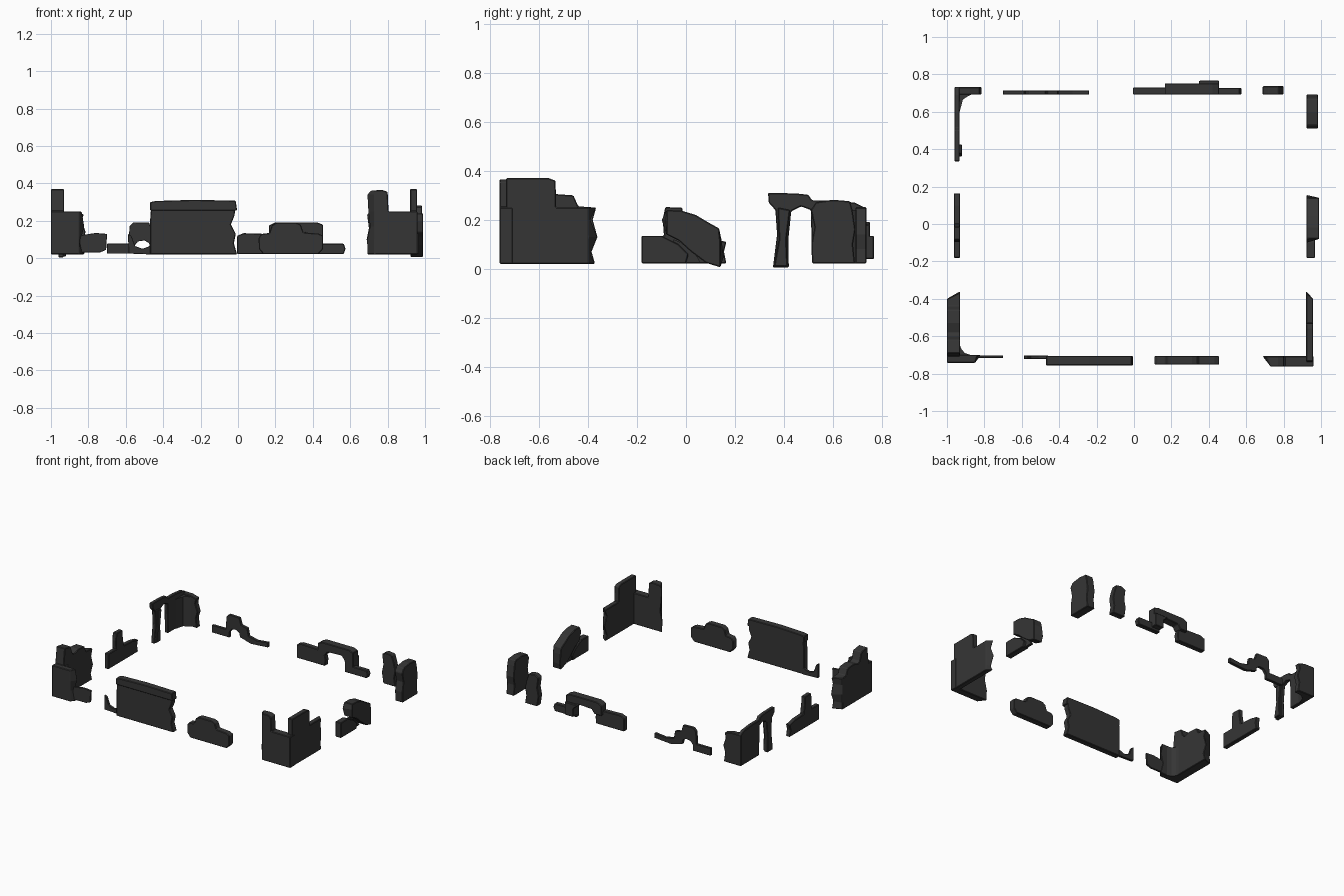
import bpy, bmesh

stone = bpy.data.materials.new("charcoal_stone")
stone.diffuse_color = (0.036, 0.036, 0.036, 1)


def slab(name, axis, pts, a, b, trim=None, bevel=0.004):
    """Extrude a 2D profile from a to b along an axis.
    axis y: pts are (x, z); axis x: pts are (y, z); axis z: pts are (x, y).
    trim = (low, high) clamps the first coordinate on side b (slanted broken ends)."""
    def place(p, d):
        return {'y': (p[0], d, p[1]), 'x': (d, p[0], p[1]), 'z': (p[0], p[1], d)}[axis]
    lo, hi = trim or (-9, 9)
    bm = bmesh.new()
    va = [bm.verts.new(place(p, a)) for p in pts]
    vb = [bm.verts.new(place((min(max(p[0], lo), hi), p[1]), b)) for p in pts]
    bm.faces.new(va)
    bm.faces.new(vb[::-1])
    n = len(pts)
    for i in range(n):
        j = (i + 1) % n
        bm.faces.new((va[j], va[i], vb[i], vb[j]))
    bmesh.ops.recalc_face_normals(bm, faces=bm.faces)
    me = bpy.data.meshes.new(name)
    bm.to_mesh(me)
    bm.free()
    me.materials.append(stone)
    ob = bpy.data.objects.new(name, me)
    bpy.context.collection.objects.link(ob)
    if bevel:
        m = ob.modifiers.new("worn_edges", 'BEVEL')
        m.width = bevel
        m.segments = 1
        m.limit_method = 'ANGLE'
    return ob


# Front left corner
slab("front_left_side_wall", 'x', [
    (-.74, .02), (-.37, .02), (-.385, .07), (-.36, .13), (-.38, .2), (-.365, .25),
    (-.44, .255), (-.46, .3), (-.53, .305), (-.58, .29), (-.6, .3), (-.62, .36),
    (-.69, .37), (-.705, .25), (-.74, .25)], -.93, -1.0, trim=(-9, -.4))
slab("front_left_front_wall", 'y', [
    (-1, .02), (-.82, .02), (-.84, .1), (-.82, .17), (-.835, .25), (-1, .25)],
    -.70, -.743, trim=(-9, -.85))
slab("front_left_low_remnant", 'y', [
    (-.86, .03), (-.74, .03), (-.705, .045), (-.70, .13), (-.76, .135), (-.86, .12)],
    -.703, -.717, bevel=.002)
slab("front_left_inner_fillet", 'z', [
    (-.94, -.715), (-.86, -.705), (-.905, -.69), (-.925, -.665), (-.935, -.63)], .02, .24, bevel=0)

# Front panel with cap course and low tail
slab("front_panel", 'y', [
    (-.47, .02), (-.005, .02), (-.022, .08), (-.012, .13), (-.038, .18), (-.018, .23),
    (-.015, .27), (-.465, .27), (-.47, .2)], -.705, -.748)
slab("front_panel_cap", 'y', [
    (-.47, .255), (-.005, .255), (-.012, .308), (-.24, .312), (-.44, .306), (-.47, .3)],
    -.705, -.756)
slab("front_panel_tail", 'y', [
    (-.585, .025), (-.46, .02), (-.46, .07), (-.51, .05), (-.55, .065), (-.57, .12),
    (-.588, .13)], -.703, -.722, bevel=.002)

# Front mound
slab("front_mound", 'y', [
    (.135, .022), (.43, .022), (.455, .05), (.455, .12), (.43, .132), (.35, .138),
    (.335, .18), (.31, .19), (.205, .19), (.18, .175), (.168, .135), (.125, .13),
    (.11, .11), (.112, .05)], -.705, -.752)

# Front right corner with two raised stubs
slab("front_right_front_wall", 'y', [
    (.69, .02), (.96, .02), (.96, .25), (.805, .25), (.8, .355), (.77, .365), (.71, .362),
    (.69, .34), (.695, .25), (.705, .17), (.688, .1)], -.707, -.762, trim=(.73, 9))
slab("front_right_side_wall", 'x', [
    (-.762, .02), (-.37, .02), (-.39, .06), (-.36, .13), (-.39, .2), (-.365, .25),
    (-.53, .25), (-.533, .36), (-.56, .37), (-.735, .37), (-.735, .25), (-.762, .25)],
    .92, .958, trim=(-9, -.4))

# Right side: low block with broken arch
slab("right_low_block", 'x', [
    (-.182, .022), (.0, .022), (.01, .06), (-.03, .1), (-.1, .135), (-.182, .135)], .922, .968)
slab("right_broken_arch", 'x', [
    (-.1, .2), (-.08, .14), (-.03, .115), (.02, .07), (.08, .025), (.14, .006), (.155, .05),
    (.145, .12), (.135, .165), (.09, .19), (.04, .22), (-.02, .238), (-.08, .24)],
    .922, .99, trim=(-.08, .14))
slab("right_arch_infill", 'x', [
    (-.06, .025), (.06, .025), (.02, .09), (-.05, .12)], .93, .95, bevel=0)

# Rear right corner pieces
slab("rear_right_side_block", 'x', [
    (.515, .022), (.69, .022), (.682, .1), (.692, .16), (.68, .24), (.67, .276), (.6, .282),
    (.53, .272), (.51, .24), (.525, .17), (.512, .1)], .922, .985)
slab("rear_right_rear_block", 'y', [
    (.70, .022), (.80, .022), (.79, .08), (.8, .14), (.785, .2), (.77, .245), (.72, .252),
    (.69, .235), (.7, .16), (.688, .1)], .692, .737)

# Rear wall, right: opening under a raised lintel
slab("rear_arch_left_pier", 'y', [
    (-.005, .022), (.225, .022), (.23, .07), (.215, .128), (.03, .134), (-.005, .12)], .692, .73)
slab("rear_arch_lintel", 'y', [
    (.165, .1), (.225, .1), (.245, .13), (.36, .135), (.385, .1), (.385, .04), (.455, .04),
    (.455, .18), (.42, .192), (.2, .192), (.165, .175)], .692, .752)
slab("rear_arch_shoulder", 'y', [
    (.345, .135), (.385, .1), (.385, .04), (.455, .04), (.455, .135)], .7, .768)
slab("rear_arch_right_pier", 'y', [
    (.385, .022), (.565, .022), (.575, .05), (.565, .078), (.385, .078)], .692, .728)

# Rear wall, left: low strip with hump over a small hole
slab("rear_low_strip", 'y', [
    (-.70, .024), (-.555, .024), (-.555, .065), (-.535, .09), (-.5, .095), (-.475, .08),
    (-.47, .05), (-.38, .024), (-.24, .035), (-.24, .07), (-.33, .06), (-.4, .075),
    (-.41, .13), (-.46, .14), (-.475, .19), (-.56, .192), (-.58, .17), (-.585, .078),
    (-.70, .078)], .692, .714, bevel=.002)

# Rear left corner with doorway leg
slab("rear_left_side_wall", 'x', [
    (.515, .022), (.73, .022), (.73, .25), (.69, .27), (.6, .28), (.515, .28), (.5, .302),
    (.45, .308), (.335, .31), (.338, .27), (.365, .24), (.372, .14), (.355, .005),
    (.42, .005), (.418, .12), (.43, .235), (.47, .255), (.51, .24)], -.932, -.96)
slab("rear_left_leg_thickening", 'x', [
    (.36, .01), (.415, .01), (.41, .12), (.425, .24), (.375, .25), (.38, .12)], -.92, -.94)
slab("rear_left_rear_wall", 'y', [
    (-.96, .022), (-.82, .022), (-.83, .09), (-.815, .14), (-.835, .2), (-.825, .235),
    (-.88, .25), (-.96, .25)], .732, .692, trim=(-.955, 9))
slab("rear_left_inner_fillet", 'z', [
    (-.94, .7), (-.85, .7), (-.885, .685), (-.915, .665), (-.932, .6)], .022, .24, bevel=0)

# Left side slab with a post
slab("left_slab_and_post", 'x', [
    (-.182, .022), (.165, .022), (.155, .07), (.165, .11), (.1, .125), (.0, .13), (-.012, .2),
    (-.015, .25), (-.085, .252), (-.095, .2), (-.09, .135), (-.18, .135)], -.93, -.963)
